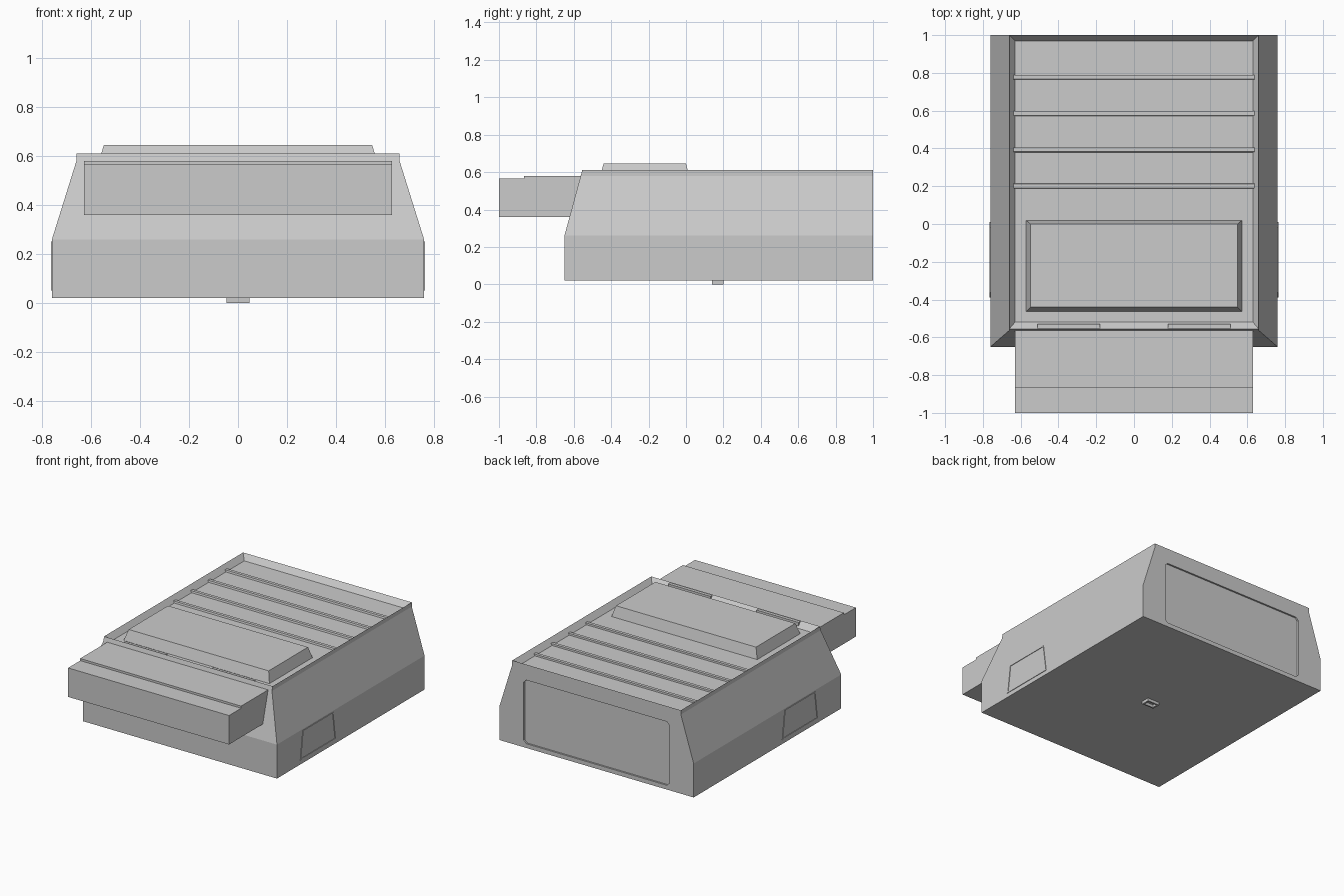
import bpy, bmesh

if "Cube" in bpy.data.objects:
    bpy.data.objects.remove(bpy.data.objects["Cube"])


def mesh_object(name, build):
    bm = bmesh.new()
    build(bm)
    bmesh.ops.recalc_face_normals(bm, faces=bm.faces)
    me = bpy.data.meshes.new(name)
    bm.to_mesh(me)
    bm.free()
    ob = bpy.data.objects.new(name, me)
    bpy.context.collection.objects.link(ob)
    return ob


def loft(name, rings, closed=False):
    """Skin a list of point rings; cap the ends, or join last ring to first."""
    def build(bm):
        loops = [[bm.verts.new(p) for p in r] for r in rings]
        pairs = list(zip(loops, loops[1:]))
        if closed:
            pairs.append((loops[-1], loops[0]))
        for a, b in pairs:
            n = len(a)
            for i in range(n):
                j = (i + 1) % n
                bm.faces.new((a[i], a[j], b[j], b[i]))
        if not closed:
            bm.faces.new(loops[0])
            bm.faces.new(loops[-1])
    return mesh_object(name, build)


def rect(x, y0, y1, z, cx=0.0):
    return [(cx - x, y0, z), (cx + x, y0, z), (cx + x, y1, z), (cx - x, y1, z)]


def box(name, x, y0, y1, z0, z1, cx=0.0):
    return loft(name, [rect(x, y0, y1, z0, cx), rect(x, y0, y1, z1, cx)])


# Main hull: straight lower walls, tapered upper walls, sunken roof with thin rim
hull = loft("hull", [
    rect(0.76, -0.65, 1.0, 0.02),
    rect(0.76, -0.65, 1.0, 0.26),
    rect(0.66, -0.563, 1.0, 0.58),
    rect(0.66, -0.555, 1.0, 0.61),
    rect(0.63, -0.52, 0.97, 0.57),
])

# Recessed rear door with clipped corners
X, Z0, Z1, C = 0.57, 0.05, 0.50, 0.02
door = [(-X + C, Z0), (X - C, Z0), (X, Z0 + C), (X, Z1 - C),
        (X - C, Z1), (-X + C, Z1), (-X, Z1 - C), (-X, Z0 + C)]
cutter = loft("door_cutter", [[(x, y, z) for x, z in door] for y in (0.988, 1.05)])
mod = hull.modifiers.new("door_recess", 'BOOLEAN')
mod.operation = 'DIFFERENCE'
mod.solver = 'EXACT'
mod.object = cutter
bpy.context.view_layer.objects.active = hull
bpy.ops.object.modifier_apply(modifier=mod.name)
bpy.data.objects.remove(cutter)

# Overhanging front box with a stepped top
profile = [(-1.0, 0.36), (-0.55, 0.36), (-0.55, 0.58), (-0.865, 0.58),
           (-0.865, 0.565), (-1.0, 0.565)]
loft("front_box", [[(x, y, z) for y, z in profile] for x in (-0.63, 0.63)])

# Raised roof hatch with sloped sides
loft("roof_hatch", [rect(0.572, -0.465, 0.02, 0.565), rect(0.548, -0.44, 0.0, 0.645)])

# Roof cross ribs
for i in range(4):
    y = 0.185 + 0.192 * i
    rib = [(y, 0.56), (y + 0.03, 0.56), (y + 0.028, 0.582), (y + 0.006, 0.582)]
    loft(f"roof_rib_{i + 1}", [[(x, a, b) for a, b in rib] for x in (-0.655, 0.655)])

# Mirrored parts: front rim tabs and side hatch frames
outer = [(-0.39, 0.05), (0.01, 0.05), (-0.018, 0.25), (-0.362, 0.25)]
inner = [(-0.378, 0.059), (-0.002, 0.059), (-0.027, 0.241), (-0.353, 0.241)]
for side, s in (("left", -1), ("right", 1)):
    box(f"front_tab_{side}", 0.165, -0.555, -0.53, 0.57, 0.607, s * 0.345)
    loft(f"side_hatch_frame_{side}",
         [[(s * x, y, z) for y, z in pts] for pts, x in
          ((outer, 0.755), (outer, 0.764), (inner, 0.764), (inner, 0.755))], closed=True)

# Hollow socket underneath
loft("underside_socket", [
    rect(0.047, 0.14, 0.20, 0.025), rect(0.047, 0.14, 0.20, 0.0),
    rect(0.035, 0.15, 0.19, 0.0), rect(0.035, 0.15, 0.19, 0.025)], closed=True)
